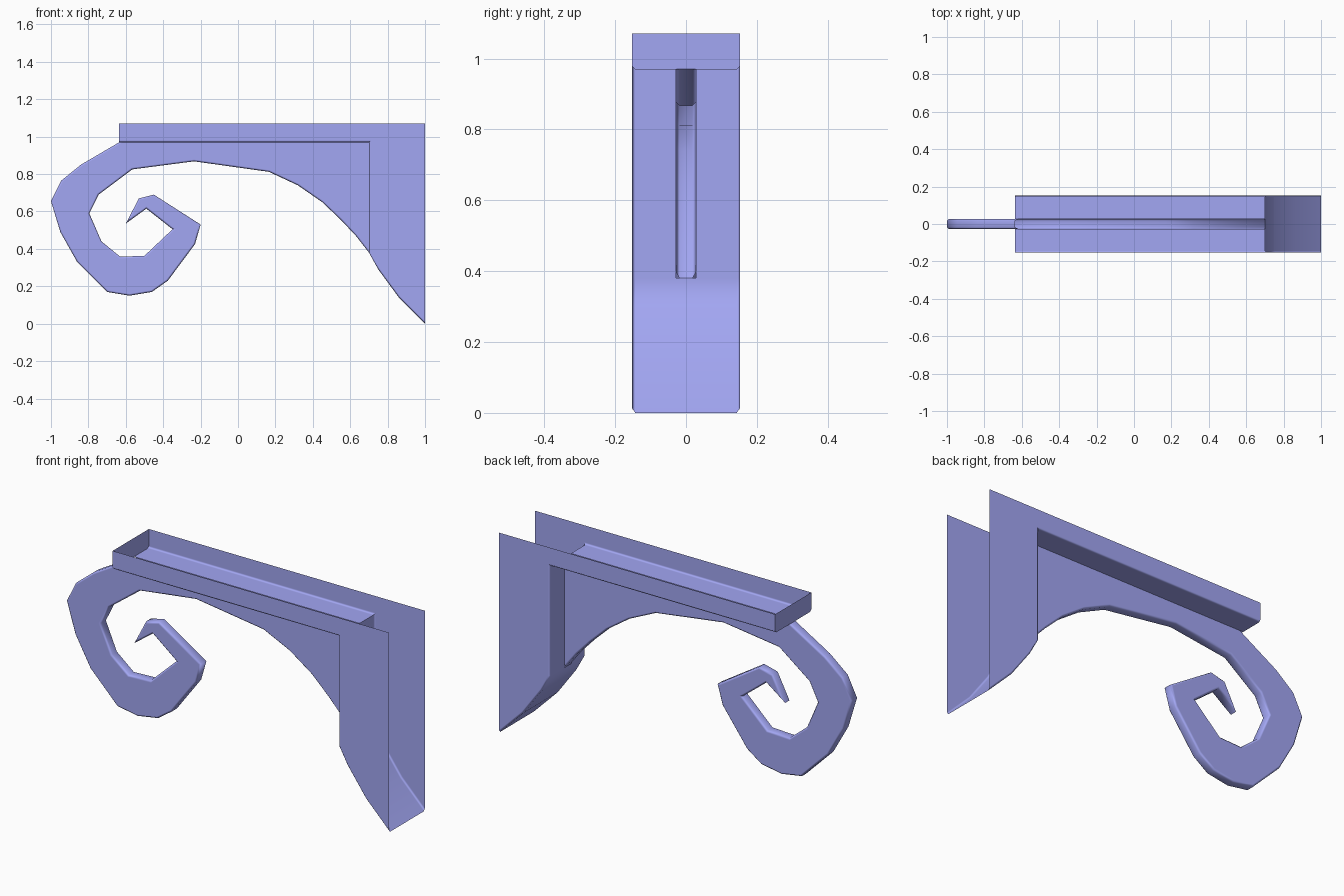
import bpy, bmesh

if "Cube" in bpy.data.objects:
    bpy.data.objects.remove(bpy.data.objects["Cube"])

PLATE, WIDE = 0.028, 0.153     # half thicknesses
LEFT, INNER, BACK = -0.635, 0.70, 1.0
UNDER, TOP = 0.97, 1.07
EPS = 1e-4

paint = bpy.data.materials.new("blue_paint")
paint.diffuse_color = (0.365, 0.385, 0.90, 1)
paint.use_nodes = True
paint.node_tree.nodes["Principled BSDF"].inputs["Base Color"].default_value = paint.diffuse_color


def on_plane(face, axis, value):
    return all(abs(v.co[axis] - value) < EPS for v in face.verts)


def prism(outline, half, bevelled):
    """Extrude an x-z outline along y and chamfer the rims of its first sides."""
    bm = bmesh.new()
    front = [bm.verts.new((x, -half, z)) for x, z in outline]
    back = [bm.verts.new((x, half, z)) for x, z in outline]
    n = len(outline)
    bm.faces.new(front)
    bm.faces.new(back[::-1])
    for i in range(n):
        j = (i + 1) % n
        bm.faces.new((front[j], front[i], back[i], back[j]))
    bmesh.ops.recalc_face_normals(bm, faces=bm.faces[:])
    rims = [bm.edges.get((row[i], row[i + 1]))
            for row in (front, back) for i in range(bevelled)]
    bmesh.ops.bevel(bm, geom=rims, offset=0.01, offset_type='OFFSET',
                    segments=1, profile=0.5, affect='EDGES', clamp_overlap=False)
    return bm


def remove(bm, test):
    bmesh.ops.delete(bm, geom=[f for f in bm.faces if test(f)], context='FACES')


def finish(bm, name):
    mesh = bpy.data.meshes.new(name)
    bm.to_mesh(mesh)
    bm.free()
    mesh.materials.append(paint)
    obj = bpy.data.objects.new(name, mesh)
    bpy.context.collection.objects.link(obj)
    bpy.ops.object.select_all(action='DESELECT')
    obj.select_set(True)
    bpy.context.view_layer.objects.active = obj
    # Soft chamfers, flat large faces
    bpy.ops.object.shade_smooth_by_angle(angle=0.9)
    soft = obj.modifiers.new("soft_chamfers", 'WEIGHTED_NORMAL')
    soft.keep_sharp = True
    soft.weight = 100


# Thin scroll plate: outer curl, tip, inner curl, then the arch
scroll = [
    (LEFT, UNDER), (-0.84, 0.85), (-0.945, 0.765), (-1.0, 0.655), (-0.95, 0.49),
    (-0.86, 0.33), (-0.70, 0.17), (-0.58, 0.15), (-0.46, 0.17), (-0.375, 0.23),
    (-0.23, 0.425), (-0.20, 0.53), (-0.45, 0.69), (-0.53, 0.67), (-0.60, 0.535),
    (-0.49, 0.615), (-0.35, 0.505), (-0.50, 0.363), (-0.63, 0.358), (-0.73, 0.44),
    (-0.795, 0.59), (-0.745, 0.69), (-0.565, 0.825), (-0.235, 0.868),
    (0.165, 0.812), (0.32, 0.74), (0.45, 0.65), (0.55, 0.555), (0.63, 0.47),
    (INNER, 0.38)]
bm = prism(scroll + [(INNER, UNDER)], PLATE, len(scroll) - 1)
# Hollow plate opens into the channel
remove(bm, lambda f: on_plane(f, 2, UNDER) or on_plane(f, 0, INNER))
finish(bm, "scroll_plate")

# Wide L-shaped channel: shelf rail and wall post
channel = [(LEFT, UNDER), (INNER, UNDER), (INNER, 0.38), (0.75, 0.29),
           (0.86, 0.14), (BACK, 0.0), (BACK, TOP), (LEFT, TOP)]
bm = prism(channel, WIDE, 5)
# Open top and open back
remove(bm, lambda f: on_plane(f, 2, TOP) or on_plane(f, 0, BACK))
# Slot where the scroll plate joins
for y in (-PLATE, PLATE):
    bmesh.ops.bisect_plane(bm, geom=bm.verts[:] + bm.edges[:] + bm.faces[:],
                           plane_co=(0, y, 0), plane_no=(0, 1, 0))
remove(bm, lambda f: abs(f.calc_center_median().y) < PLATE
       and (on_plane(f, 2, UNDER) or on_plane(f, 0, INNER)))
finish(bm, "shelf_and_post_channel")
